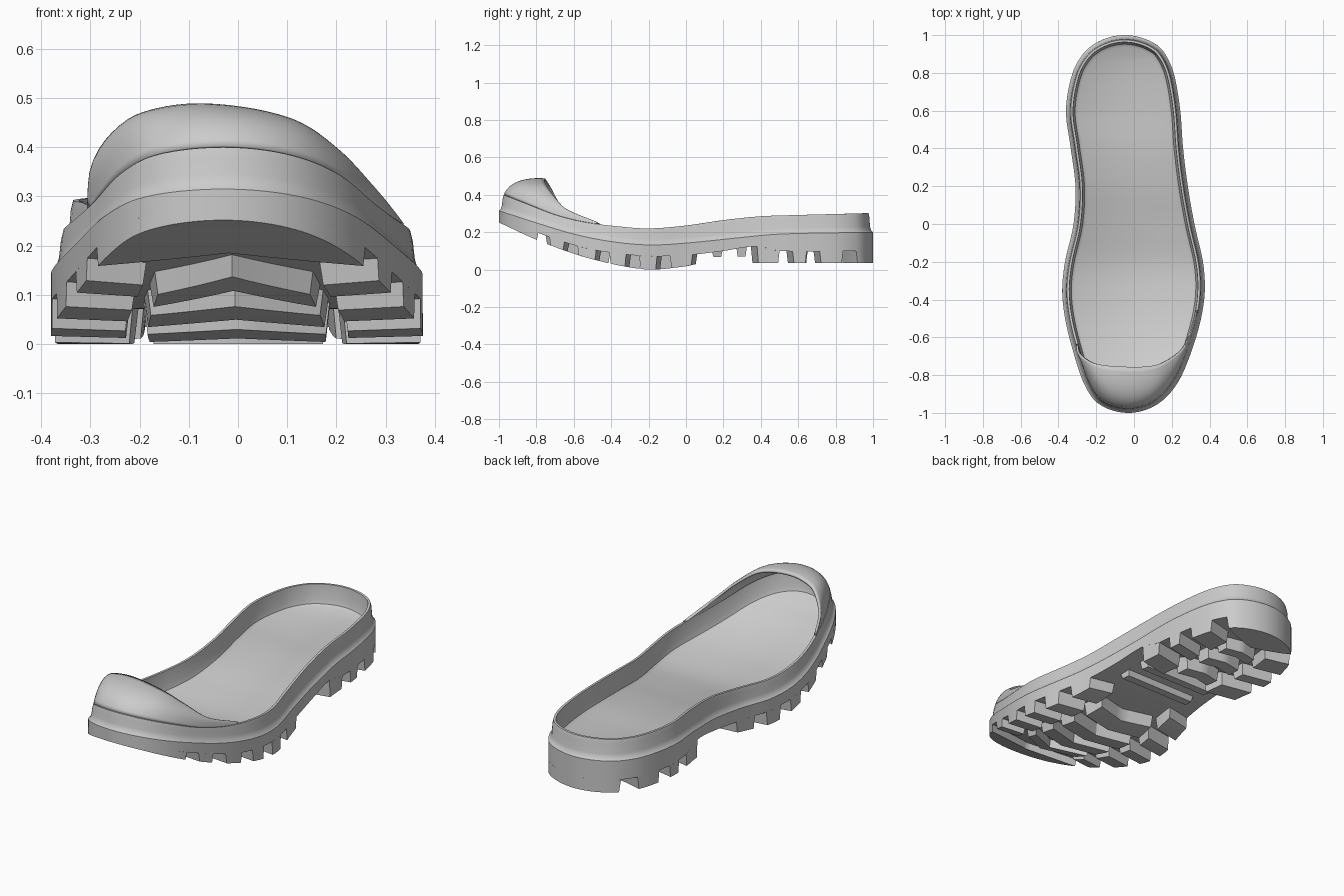
import bpy, bmesh, math
from mathutils import Vector

if "Cube" in bpy.data.objects:
    bpy.data.objects.remove(bpy.data.objects["Cube"])


def smooth_curve(pts):
    """Cubic interpolation through (x, value) points."""
    def slope(i):
        a, b = pts[max(i - 1, 0)], pts[min(i + 1, len(pts) - 1)]
        return (b[1] - a[1]) / (b[0] - a[0])

    def f(x):
        x = min(max(x, pts[0][0]), pts[-1][0])
        i = 0
        while i < len(pts) - 2 and x > pts[i + 1][0]:
            i += 1
        (x0, v0), (x1, v1) = pts[i], pts[i + 1]
        h = x1 - x0
        t = (x - x0) / h
        return (v0 * (2*t**3 - 3*t*t + 1) + slope(i) * h * (t**3 - 2*t*t + t)
                + v1 * (3*t*t - 2*t**3) + slope(i + 1) * h * (t**3 - t*t))
    return f


def theta(y):
    return math.acos(max(-1, min(1, -y)))


# Footprint: y, left x, right x
OUTLINE = [(-1, -.03, -.03), (-.95, -.19, .13), (-.85, -.262, .225), (-.7, -.315, .295),
           (-.5, -.365, .355), (-.35, -.38, .375), (-.2, -.365, .365), (0, -.32, .32),
           (.2, -.31, .285), (.4, -.335, .26), (.6, -.36, .245), (.8, -.325, .21),
           (.9, -.27, .165), (.95, -.215, .118), (1, -.05, -.05)]
left_t = smooth_curve([(theta(y), l) for y, l, r in OUTLINE])
right_t = smooth_curve([(theta(y), r) for y, l, r in OUTLINE])

# Side profiles: height along y
z_tread = smooth_curve([(-1, .252), (-.8, .16), (-.6, .085), (-.45, .043), (-.3, .012),
                        (-.18, .0), (0, .018), (.06, .03), (.38, .035), (1, .035)])
z_base = smooth_curve([(-1, .28), (-.8, .2), (-.6, .132), (-.45, .098), (-.2, .072),
                       (.03, .08), (.2, .1), (.38, .125), (.5, .1), (1, .1)])
z_step = smooth_curve([(-1, .315), (-.8, .25), (-.6, .19), (-.4, .15), (-.2, .132),
                       (0, .142), (.3, .172), (.5, .19), (1, .2)])
z_rim = smooth_curve([(-1, .40), (-.85, .345), (-.7, .29), (-.55, .254), (-.4, .235),
                      (-.2, .22), (0, .235), (.2, .264), (.4, .285), (.6, .292), (1, .302)])


def z_floor(y):
    return z_rim(y) - .108


def make_object(name, verts, faces, angle=35):
    me = bpy.data.meshes.new(name)
    me.from_pydata([tuple(v) for v in verts], [], faces)
    bm = bmesh.new()
    bm.from_mesh(me)
    bmesh.ops.remove_doubles(bm, verts=bm.verts, dist=1e-5)
    bmesh.ops.recalc_face_normals(bm, faces=bm.faces)
    bm.to_mesh(me)
    bm.free()
    ob = bpy.data.objects.new(name, me)
    bpy.context.collection.objects.link(ob)
    bpy.ops.object.select_all(action='DESELECT')
    ob.select_set(True)
    bpy.context.view_layer.objects.active = ob
    bpy.ops.object.shade_smooth_by_angle(angle=math.radians(angle))
    return ob


# Footprint ring: left side toe to heel, then right side back to the toe
N = 72
angles = [math.pi * i / N for i in range(N + 1)]
ring = [Vector((left_t(a), -math.cos(a), 0)) for a in angles]
ring += [Vector((right_t(a), -math.cos(a), 0)) for a in reversed(angles[1:-1])]
M = len(ring)


def layer(inset, zf):
    out = []
    for i, p in enumerate(ring):
        d = (ring[(i + 1) % M] - ring[i - 1]).normalized()
        q = p + Vector((d.y, -d.x, 0)) * inset
        out.append(Vector((q.x, q.y, zf(p.y))))
    return out


# Midsole shell: outer wall, step, rim, inner wall and footbed
layers = [layer(0, z_base), layer(0, z_step),
          layer(.010, lambda y: z_step(y) + .010),
          layer(.016, lambda y: z_step(y) + .03),
          layer(.020, lambda y: z_rim(y) - .02),
          layer(.025, z_rim), layer(.037, z_rim),
          layer(.041, lambda y: z_floor(y) + .035),
          layer(.048, lambda y: z_floor(y) + .01), layer(.064, z_floor)]
verts = [v for lay in layers for v in lay]
faces = []
for k in range(len(layers) - 1):
    for i in range(M):
        j = (i + 1) % M
        faces.append((k*M + i, k*M + j, (k+1)*M + j, (k+1)*M + i))
for off in (0, (len(layers) - 1) * M):
    faces.append((off, off + 1, off + M - 1))
    for i in range(1, N - 1):
        faces.append((off + i, off + i + 1, off + M - i - 1, off + M - i))
    faces.append((off + N - 1, off + N, off + N + 1))
make_object("midsole_shell", verts, faces)

# Toe cap: loft from the rim up to the opening edge
rim = layer(.031, z_rim)
kl = max(i for i in range(N) if ring[i].y < -.62)
kr = max(i for i in range(N) if ring[i].y < -.45)
path = [rim[i] for i in range(kl, -1, -1)] + [rim[M - i] for i in range(1, kr + 1)]
edge = [path[0], Vector((-.295, -.68, .355)), Vector((-.262, -.71, .415)),
        Vector((-.2, -.74, .462)), Vector((-.07, -.755, .482)), Vector((.1, -.75, .452)),
        Vector((.2, -.705, .387)), Vector((.268, -.64, .32)), path[-1]]


def fractions(pts):
    acc = [0]
    for a, b in zip(pts, pts[1:]):
        acc.append(acc[-1] + (b - a).length)
    return [s / acc[-1] for s in acc]


ef = fractions(edge)
edge_xyz = [smooth_curve([(t, p[c]) for t, p in zip(ef, edge)]) for c in range(3)]
S = 12
verts, faces = [], []
for t, r in zip(fractions(path), path):
    e = Vector([f(t) for f in edge_xyz])
    c = r.lerp(e, .18 + .3 * (1 - math.sin(math.pi * t)))
    c.z = max(r.z, e.z + .012 * math.sin(math.pi * t))
    for k in range(S + 1):
        s = k / S
        verts.append(r * (1 - s)**2 + c * 2 * s * (1 - s) + e * s * s)
W = S + 1
for i in range(len(path) - 1):
    for k in range(S):
        faces.append((i*W + k, i*W + k + 1, (i+1)*W + k + 1, (i+1)*W + k))
cap = make_object("toe_cap", verts, faces, 50)
mod = cap.modifiers.new("thickness", 'SOLIDIFY')
mod.thickness = .012
mod.offset = 0


# Tread lug: a block laid out across the footprint (u = -1 left .. 1 right)
def lug(name, u0, u1, y0, y1, skew=0, pivot=0, raise_z=0, nu=8, nv=4):
    verts, faces = [], []
    for low in (0, 1):
        for i in range(nv + 1):
            for j in range(nu + 1):
                ta, tb = u0 + .02 * low * (abs(u0) < 1), u1 - .02 * low * (abs(u1) < 1)
                u = ta + (tb - ta) * j / nu
                a = y0 + .007 * low * (y0 > -1)
                b = y1 - .007 * low * (y1 < 1)
                v, lean = i / nv, 1
                if y0 == -1:      # toe tip stays on the outline
                    v = lean = v * v
                elif y1 == 1:     # heel tip likewise
                    lean = (1 - v)**2
                    v = 1 - lean
                y = a + (b - a) * v + skew * lean * (abs(u) - pivot)
                y = max(-1, min(1, y))
                l, r = left_t(theta(y)), right_t(theta(y))
                z = z_tread(y) + raise_z if low else z_base(y)
                verts.append(((l + r) / 2 + (r - l) / 2 * u, y, z))
    w, n = nu + 1, (nu + 1) * (nv + 1)
    for i in range(nv):
        for j in range(nu):
            q = (i*w + j, i*w + j + 1, (i+1)*w + j + 1, (i+1)*w + j)
            faces += [q, tuple(n + v for v in reversed(q))]
    border = ([j for j in range(nu)] + [i*w + nu for i in range(nv)]
              + [nv*w + j for j in range(nu, 0, -1)] + [i*w for i in range(nv, 0, -1)])
    for a, b in zip(border, border[1:] + border[:1]):
        faces.append((a, b, n + b, n + a))
    make_object(name, verts, faces, 30)


# Full-width toe and heel blocks
lug("toe_lug", -1, 1, -1, -.85, .06, nu=24, nv=20)
lug("heel_lug", -1, 1, .83, 1, .08, nu=24, nv=20)

# Side lugs along both edges
for i, (a, b) in enumerate([(-.73, -.65), (-.58, -.48), (-.41, -.32), (-.25, -.155), (-.085, .035)]):
    lug(f"forefoot_side_lug_left_{i}", -1, -.58, a, b, -.06, 1)
    lug(f"forefoot_side_lug_right_{i}", .58, 1, a, b, -.06, 1)
for i, (a, b) in enumerate([(.38, .5), (.57, .645), (.715, .84)]):
    lug(f"heel_side_lug_left_{i}", -1, -.45, a, b, .06, 1)
    lug(f"heel_side_lug_right_{i}", .45, 1, a, b, .06, 1)

# Chevron bars down the middle
for i, (a, b, k) in enumerate([(-.75, -.66, .2), (-.58, -.47, .13), (-.4, -.29, .1),
                               (-.21, -.09, .08)]):
    lug(f"forefoot_chevron_{i}", -.5, .5, a, b, k)
for i, (a, b) in enumerate([(.42, .5), (.57, .65), (.71, .78)]):
    lug(f"heel_chevron_{i}", -.34, .34, a, b, -.06)

# Shallow bars under the arch
for i, a in enumerate((.14, .27)):
    lug(f"arch_bar_{i}", -.7, .7, a, a + .055, raise_z=.035)
